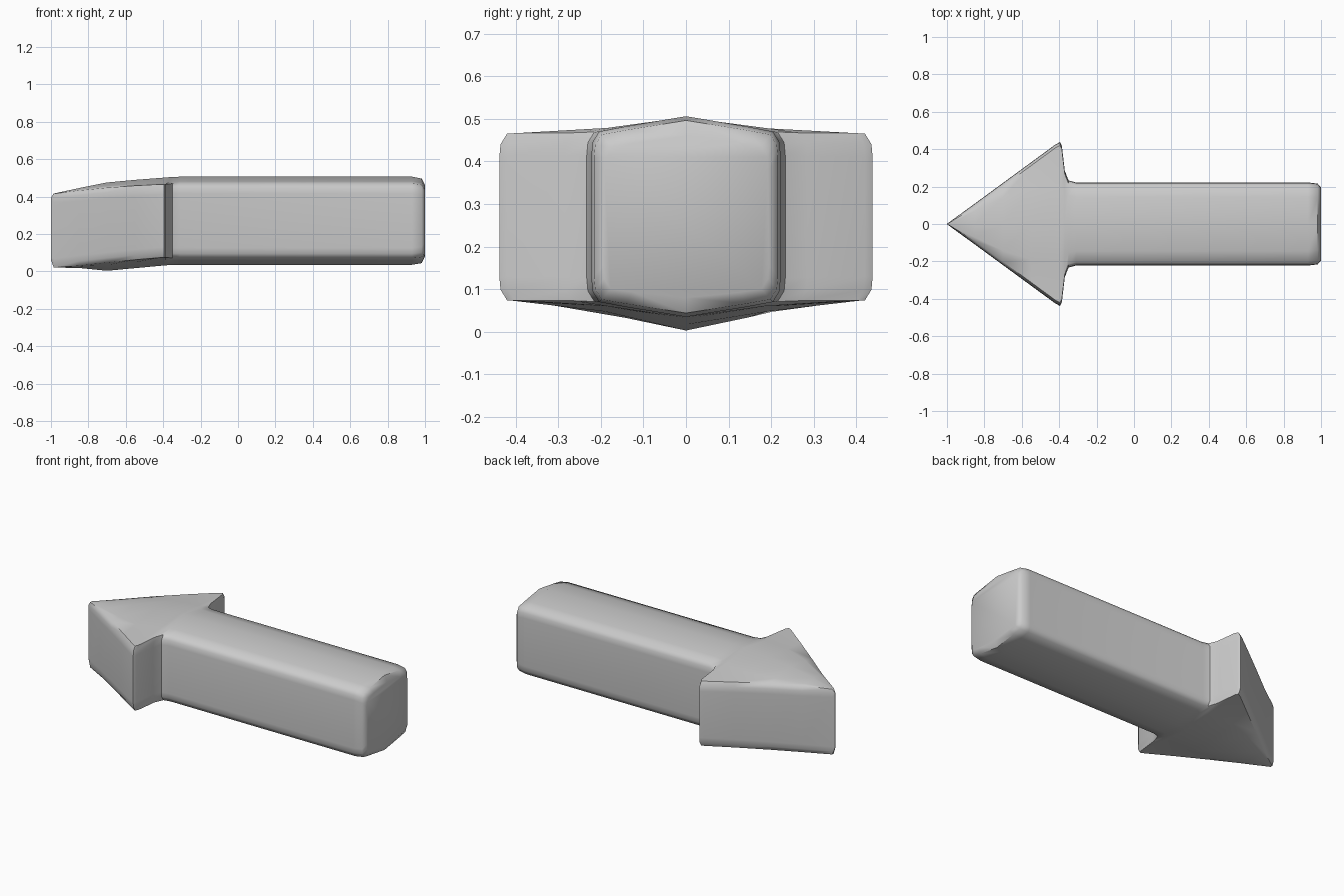
import bpy, bmesh

# Cross-sections along x: x, half width, edge top, ridge top, edge bottom, keel bottom
SECTIONS = [
    (-1.000, 0.002, 0.395, 0.395, 0.060, 0.060),
    (-0.985, 0.012, 0.415, 0.416, 0.020, 0.020),
    (-0.850, 0.110, 0.432, 0.445, 0.030, 0.018),
    (-0.700, 0.220, 0.447, 0.475, 0.047, 0.003),
    (-0.550, 0.330, 0.458, 0.489, 0.062, 0.017),
    (-0.420, 0.425, 0.465, 0.499, 0.073, 0.029),
    (-0.396, 0.438, 0.465, 0.501, 0.074, 0.031),
    (-0.386, 0.420, 0.466, 0.502, 0.074, 0.032),
    (-0.370, 0.285, 0.467, 0.503, 0.073, 0.033),
    (-0.350, 0.233, 0.469, 0.504, 0.071, 0.034),
    (-0.310, 0.222, 0.470, 0.506, 0.070, 0.035),
    (0.930, 0.222, 0.470, 0.506, 0.070, 0.035),
    (0.982, 0.216, 0.463, 0.496, 0.076, 0.044),
    (1.000, 0.195, 0.435, 0.460, 0.100, 0.080),
]


def ring(x, w, edge_t, ridge, edge_b, keel):
    """Crowned section with softened corners, mirrored in y."""
    mid, shoulder = min(0.65 * w, 0.19), w - min(0.018, 0.4 * w)
    cham = min(0.055, 4 * w)
    half = [
        (mid, edge_t + 0.32 * (ridge - edge_t)),
        (shoulder, edge_t),
        (w - 0.15 * (w - shoulder), edge_t - 0.45 * cham),
        (w, edge_t - cham),
        (w, edge_b + cham),
        (w - 0.15 * (w - shoulder), edge_b + 0.45 * cham),
        (shoulder, edge_b),
        (mid, edge_b + 0.32 * (keel - edge_b)),
    ]
    pts = [(0, ridge)] + half + [(0, keel)] + [(-y, z) for y, z in reversed(half)]
    return [(x, y, z) for y, z in pts]


# Arrow: loft head and shaft as one skin, then cap both ends
bm = bmesh.new()
rings = [[bm.verts.new(p) for p in ring(*s)] for s in SECTIONS]
for a, b in zip(rings, rings[1:]):
    n = len(a)
    for i in range(n):
        j = (i + 1) % n
        bm.faces.new((a[i], a[j], b[j], b[i]))
bm.faces.new(rings[0])
bm.faces.new(rings[-1])
bmesh.ops.recalc_face_normals(bm, faces=bm.faces)
mesh = bpy.data.meshes.new("arrow")
bm.to_mesh(mesh)
bm.free()
arrow = bpy.data.objects.new("arrow", mesh)
bpy.context.collection.objects.link(arrow)

# Smooth shading with crisp creases
bpy.context.view_layer.objects.active = arrow
arrow.select_set(True)
bpy.ops.object.shade_smooth_by_angle(angle=0.9)
